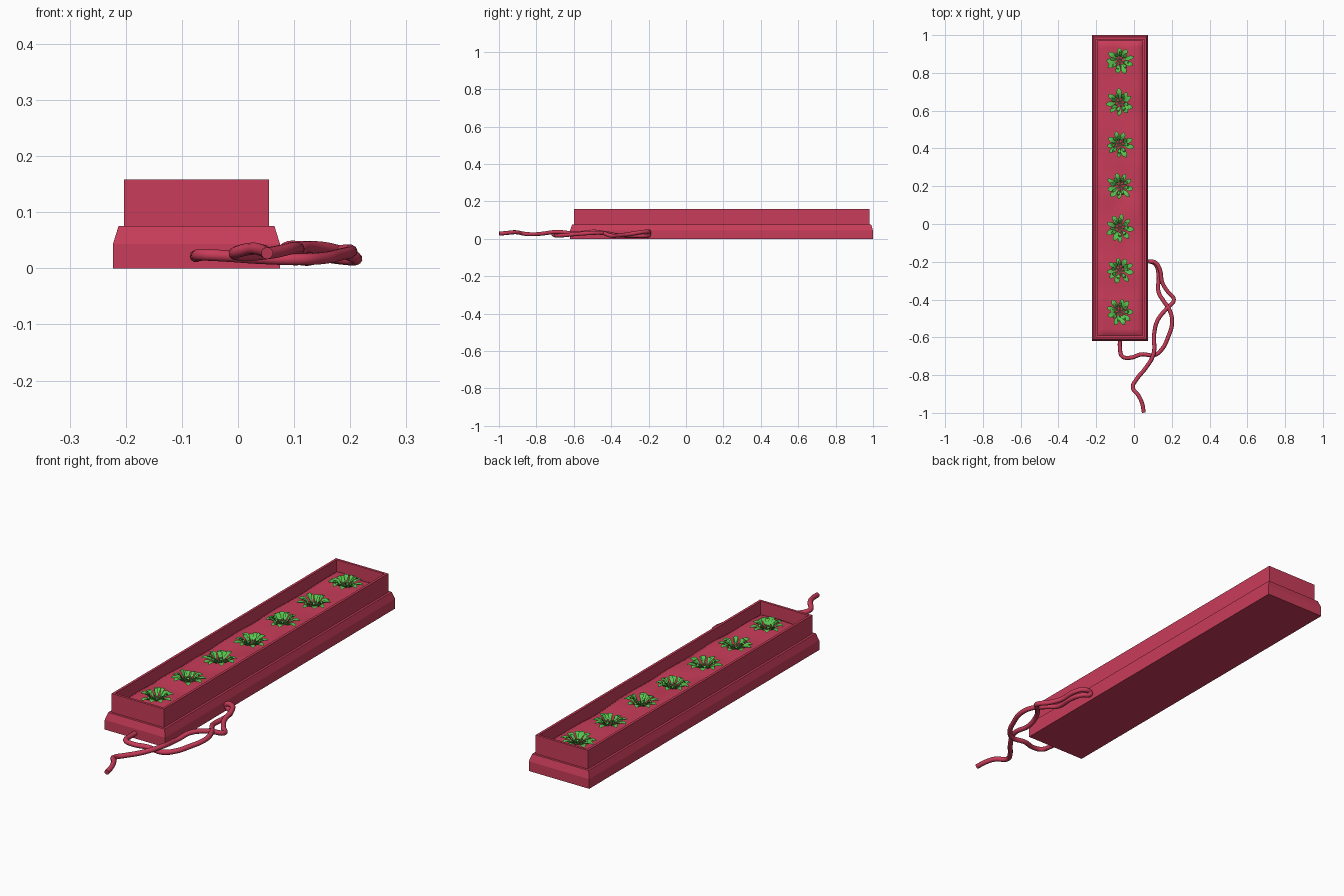
import bpy, bmesh, math, random
from mathutils import Vector, noise

if "Cube" in bpy.data.objects:
    bpy.data.objects.remove(bpy.data.objects["Cube"])

random.seed(4)
CX, CY, HX, HY = -0.074, 0.19, 0.149, 0.81


def material(name, col):
    m = bpy.data.materials.new(name)
    m.diffuse_color = (*col, 1)
    m.use_nodes = True
    m.node_tree.nodes["Principled BSDF"].inputs["Base Color"].default_value = m.diffuse_color
    return m


RED = material("red", (0.58, 0.045, 0.10))
GREEN = material("green", (0.10, 0.56, 0.08))


def finish(bm, name, mat, smooth=None):
    bmesh.ops.recalc_face_normals(bm, faces=bm.faces)
    me = bpy.data.meshes.new(name)
    bm.to_mesh(me)
    bm.free()
    ob = bpy.data.objects.new(name, me)
    bpy.context.collection.objects.link(ob)
    me.materials.append(mat)
    if smooth:
        bpy.ops.object.select_all(action='DESELECT')
        ob.select_set(True)
        bpy.context.view_layer.objects.active = ob
        bpy.ops.object.shade_smooth_by_angle(angle=math.radians(smooth))
    return ob


def skin(bm, rings):
    """Join successive closed rings of points and cap both ends."""
    loops = [[bm.verts.new(p) for p in r] for r in rings]
    n = len(loops[0])
    for a, b in zip(loops, loops[1:]):
        for i in range(n):
            bm.faces.new((a[i], a[(i + 1) % n], b[(i + 1) % n], b[i]))
    bm.faces.new(loops[0])
    bm.faces.new(loops[-1])


# trough: (inset, height) profile run round the rectangle
profile = [(0, 0), (0, .043), (.010, .075), (.020, .075), (.020, .158),
           (.031, .158), (.031, .085)]
bm = bmesh.new()
skin(bm, [[(CX + sx * (HX - i), CY + sy * (HY - i), z)
           for sx, sy in ((-1, -1), (1, -1), (1, 1), (-1, 1))] for i, z in profile])
finish(bm, "trough", RED)


# soil: gently uneven bed, sinking at its edges
def soil_z(x, y):
    n = noise.noise(Vector((x * 9, y * 6, 3.1)))
    edge = min(HX - .031 - abs(x - CX), HY - .031 - abs(y - CY))
    return .112 + .009 * n - .010 * max(0, 1 - edge / .02) ** 2


bm = bmesh.new()
NX, NY = 16, 90
bmesh.ops.create_grid(bm, x_segments=NX, y_segments=NY, size=1)
for v in bm.verts:
    v.co.x = CX + v.co.x * (HX - .031)
    v.co.y = CY + v.co.y * (HY - .031)
    v.co.z = soil_z(v.co.x, v.co.y)
finish(bm, "soil", RED, 60)


# plants: two rings of pointed leaves round an open centre
def leaf(bm, base, ang, r0, r1, rise, width):
    out = Vector((math.cos(ang), math.sin(ang), 0))
    side = Vector((-out.y, out.x, 0))
    up = Vector((0, 0, 1))
    rings = []
    for t, w in ((0, .15), (.2, .6), (.45, 1), (.7, .95), (.9, .55), (1, .08)):
        c = base + out * (r0 + (r1 - r0) * t) + up * rise * math.sin(t * 2.2)
        hw, th = width * w / 2, .004 * w
        rings.append([c + side * hw + up * th * .8, c + up * th * .3,
                      c - side * hw + up * th * .8, c - up * th])
    skin(bm, rings)


for k in range(7):
    y = -0.465 + k * 0.2215
    base = Vector((CX - .001, y, soil_z(CX, y) + .002))
    bm = bmesh.new()
    turn = random.uniform(0, math.tau)
    for count, reach, rise, wid in ((9, .074, .018, .026), (8, .052, .027, .018)):
        for i in range(count):
            a = turn + math.tau * (i + random.uniform(-.2, .2)) / count
            leaf(bm, base, a, .022, reach * random.uniform(.88, 1.04),
                 rise * random.uniform(.7, 1.2), wid * random.uniform(.85, 1.1))
    # short stems from the centre to the leaves
    for i in range(6):
        leaf(bm, base - Vector((0, 0, .004)), turn + math.tau * i / 6, .002, .03, .008, .006)
    finish(bm, f"plant_{k + 1}", GREEN, 40)

# power cord: one loose looping tube
path = [(-.074, -.60, .022), (-.074, -.66, .022), (-.063, -.70, .024), (-.02, -.708, .022),
        (.04, -.69, .018), (.11, -.693, .016), (.15, -.66, .018), (.18, -.60, .024),
        (.202, -.52, .030), (.19, -.46, .032), (.155, -.405, .026), (.13, -.36, .018),
        (.13, -.27, .016), (.115, -.215, .016), (.085, -.198, .022), (.082, -.198, .032),
        (.112, -.203, .038), (.137, -.24, .035), (.15, -.31, .024), (.18, -.36, .018),
        (.211, -.40, .017), (.175, -.445, .032), (.125, -.51, .038), (.107, -.58, .028),
        (.103, -.69, .037), (.06, -.765, .028), (.015, -.82, .024), (-.006, -.865, .027),
        (.025, -.91, .035), (.043, -.95, .032), (.052, -.998, .027)]
cu = bpy.data.curves.new("power_cord", 'CURVE')
cu.dimensions = '3D'
cu.bevel_depth = .0108
cu.bevel_resolution = 3
cu.resolution_u = 6
cu.use_fill_caps = True
sp = cu.splines.new('BEZIER')
sp.bezier_points.add(len(path) - 1)
for bp, p in zip(sp.bezier_points, path):
    bp.co = p
    bp.handle_left_type = bp.handle_right_type = 'AUTO'
cord = bpy.data.objects.new("power_cord", cu)
bpy.context.collection.objects.link(cord)
cu.materials.append(RED)
